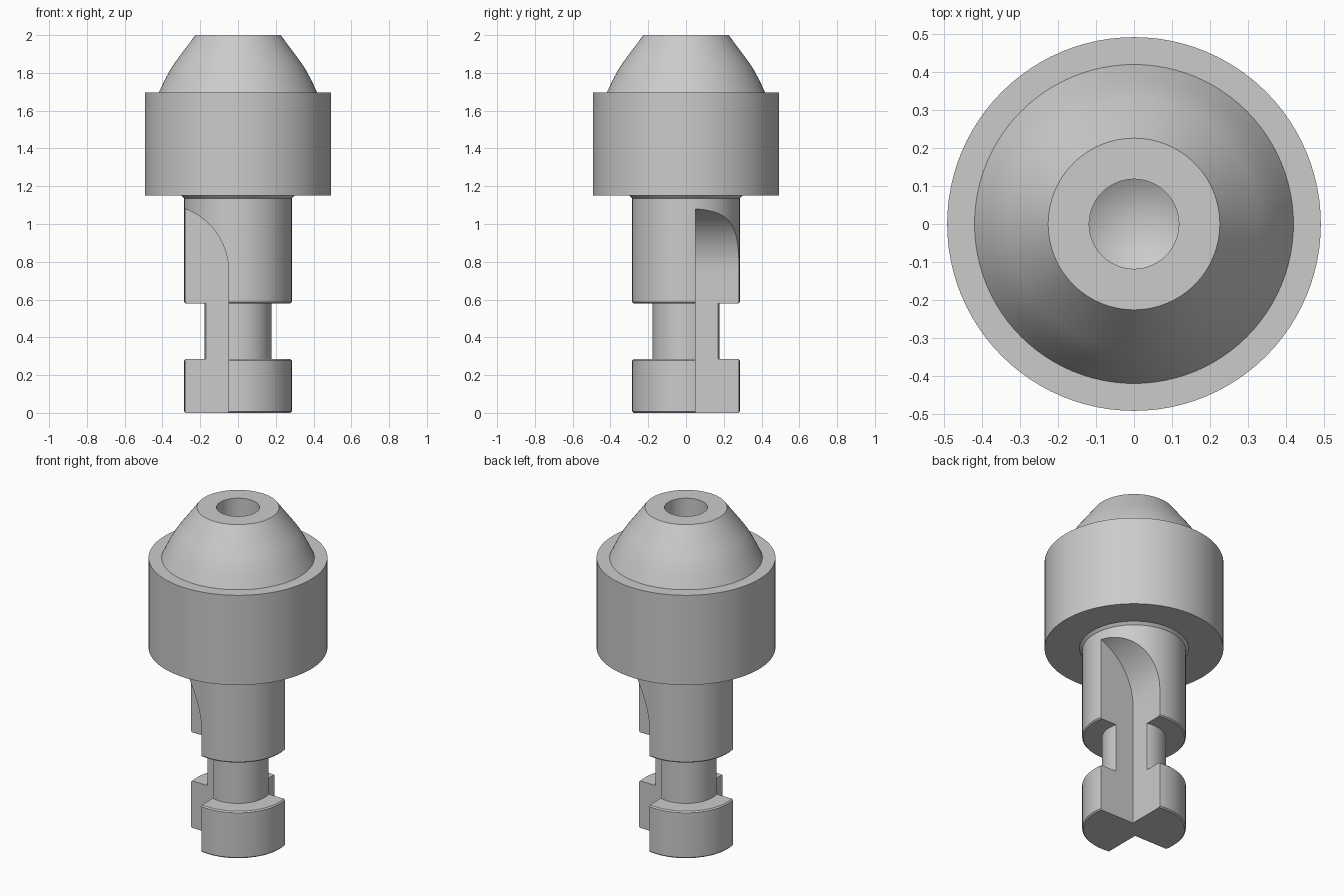
import bpy
import bmesh
import math

cube = bpy.data.objects.get("Cube")
if cube:
    bpy.data.objects.remove(cube, do_unlink=True)

steel = bpy.data.materials.new("plain grey")
steel.use_nodes = True
GREY = (0.6, 0.6, 0.6, 1)
steel.diffuse_color = GREY
steel.node_tree.nodes["Principled BSDF"].inputs["Base Color"].default_value = GREY


def add_object(name, bm):
    bmesh.ops.recalc_face_normals(bm, faces=bm.faces[:])
    mesh = bpy.data.meshes.new(name)
    bm.to_mesh(mesh)
    bm.free()
    mesh.materials.append(steel)
    obj = bpy.data.objects.new(name, mesh)
    bpy.context.collection.objects.link(obj)
    return obj


def lathe(name, profile, steps=96):
    """Turn a (radius, height) profile around the z axis."""
    bm = bmesh.new()
    verts = [bm.verts.new((r, 0, z)) for r, z in profile]
    edges = [bm.edges.new(pair) for pair in zip(verts, verts[1:])]
    bmesh.ops.spin(bm, geom=verts + edges, cent=(0, 0, 0), axis=(0, 0, 1),
                   angle=math.tau, steps=steps)
    bmesh.ops.remove_doubles(bm, verts=bm.verts[:], dist=1e-5)
    return add_object(name, bm)


def prism(name, outline, y0, y1, side):
    """Extrude an (x, z) outline along y; side -1 turns it half round."""
    bm = bmesh.new()
    face = bm.faces.new([bm.verts.new((side * x, side * y0, z)) for x, z in outline])
    out = bmesh.ops.extrude_face_region(bm, geom=[face])["geom"]
    bmesh.ops.translate(bm, vec=(0, side * (y1 - y0), 0),
                        verts=[v for v in out if isinstance(v, bmesh.types.BMVert)])
    return add_object(name, bm)


def activate(obj):
    bpy.ops.object.select_all(action="DESELECT")
    obj.select_set(True)
    bpy.context.view_layer.objects.active = obj


# Head: wide collar, curved nose and a drilled hole
head = lathe("head", [
    (0, 1.15), (0.492, 1.15), (0.492, 1.695), (0.42, 1.695),
    (0.384, 1.77), (0.355, 1.823), (0.33, 1.86), (0.226, 2.0),
    (0.118, 2.0), (0.118, 1.5), (0, 1.43)])

# Shank: end lug, neck groove and stem with a small flare under the collar
R, NECK, C = 0.285, 0.177, 0.007
shank = lathe("shank", [
    (0, 0), (R - C, 0), (R, C), (R, 0.285 - C), (R - C, 0.285),
    (NECK, 0.285), (NECK, 0.58), (R - C, 0.58), (R, 0.58 + C),
    (R, 1.135), (0.3, 1.15), (0.3, 1.16), (0, 1.16)])

# Flutes: opposite quarter notches that run out along an arc
INNER, RUNOUT, ARC = 0.05, 0.75, 0.352
outline = [(INNER, -0.1)]
for i in range(25):
    a = math.radians(90) * i / 24
    outline.append((INNER + ARC * (1 - math.cos(a)), RUNOUT + ARC * math.sin(a)))
outline.append((INNER + ARC, -0.1))

for side in (1, -1):
    cutter = prism("flute_cutter", outline, INNER, 0.5, side)
    cutter.hide_render = True
    cut = shank.modifiers.new("flute", "BOOLEAN")
    cut.operation = "DIFFERENCE"
    cut.solver = "EXACT"
    cut.object = cutter
    activate(shank)
    bpy.ops.object.modifier_apply(modifier=cut.name)
    bpy.data.objects.remove(cutter, do_unlink=True)

for part in (head, shank):
    activate(part)
    bpy.ops.object.shade_smooth_by_angle(angle=math.radians(25))
